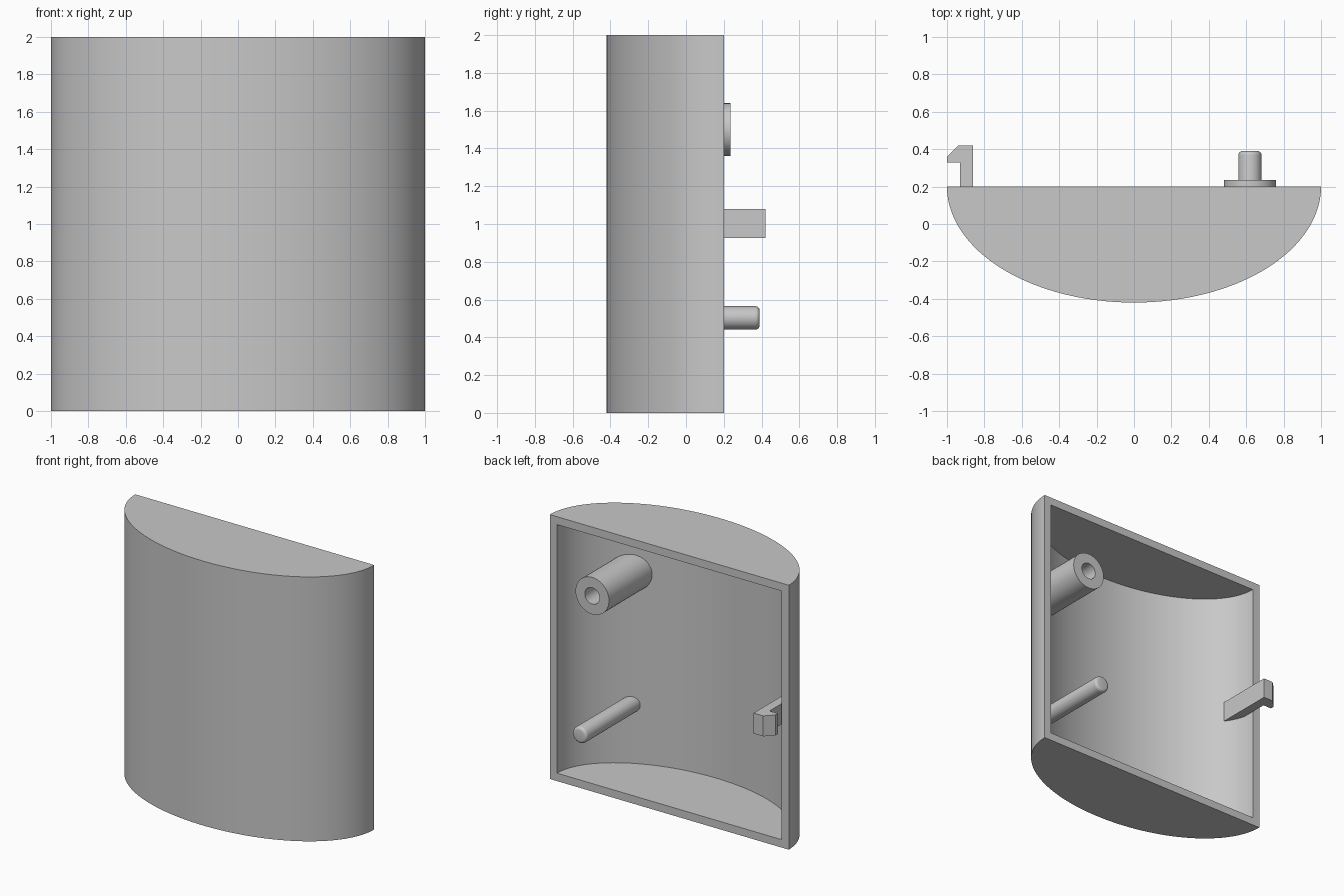
import bpy, bmesh
from math import sin, cos, pi, sqrt

if "Cube" in bpy.data.objects:
    bpy.data.objects.remove(bpy.data.objects["Cube"], do_unlink=True)

BACK, WIDTH, DEPTH, HEIGHT, WALL = 0.2, 1.0, 0.62, 2.0, 0.06

grey = bpy.data.materials.new("plain grey")
grey.use_nodes = True
colour = (0.58, 0.58, 0.58, 1)
grey.diffuse_color = colour
grey.node_tree.nodes["Principled BSDF"].inputs["Base Color"].default_value = colour


def finish(name, bm):
    bmesh.ops.recalc_face_normals(bm, faces=bm.faces)
    mesh = bpy.data.meshes.new(name)
    bm.to_mesh(mesh)
    bm.free()
    mesh.materials.append(grey)
    ob = bpy.data.objects.new(name, mesh)
    bpy.context.collection.objects.link(ob)
    bpy.ops.object.select_all(action='DESELECT')
    ob.select_set(True)
    bpy.context.view_layer.objects.active = ob
    bpy.ops.object.shade_smooth_by_angle(angle=pi / 6)


def wall_y(x):
    """Depth of the middle of the curved wall at x."""
    a, b = WIDTH - WALL / 2, DEPTH - WALL / 2
    return BACK - b * sqrt(1 - (x / a) ** 2)


def shell():
    """Half-elliptical hollow cover, open at the back."""
    bm = bmesh.new()
    n = 64
    layers = []
    for t in (0, WALL):
        rows = []
        for z in (t, HEIGHT - t):
            rows.append([bm.verts.new(((WIDTH - t) * cos(pi * i / n),
                                       BACK - (DEPTH - t) * sin(pi * i / n), z))
                         for i in range(n + 1)])
        lo, hi = rows
        for i in range(n):
            bm.faces.new((lo[i], lo[i + 1], hi[i + 1], hi[i]))
        bm.faces.new(lo)
        bm.faces.new(hi)
        layers.append((lo[0], lo[-1], hi[-1], hi[0]))
    # flat rim around the opening
    outer, inner = layers
    for i in range(4):
        j = (i + 1) % 4
        bm.faces.new((outer[i], outer[j], inner[j], inner[i]))
    finish("cover_shell", bm)


def post(name, x, z, profile, capped):
    """Round post along y; a profile depth of None meets the curved wall."""
    bm = bmesh.new()
    n = 40
    rings = []
    for r, y in profile:
        ring = []
        for i in range(n):
            px = x + r * cos(2 * pi * i / n)
            py = wall_y(px) if y is None else y
            ring.append(bm.verts.new((px, py, z + r * sin(2 * pi * i / n))))
        rings.append(ring)
    for a, b in zip(rings, rings[1:]):
        for i in range(n):
            j = (i + 1) % n
            bm.faces.new((a[i], a[j], b[j], b[i]))
    if capped:
        bm.faces.new(rings[-1])
    finish(name, bm)


def hook():
    """Snap clip on the right edge, extruded along z."""
    bm = bmesh.new()
    outline = [(-0.86, wall_y(-0.86)), (-0.86, 0.42), (-0.94, 0.42), (-1, 0.36),
               (-1, 0.33), (-0.93, 0.33), (-0.93, wall_y(-0.93))]
    face = bm.faces.new([bm.verts.new((x, y, 0.925)) for x, y in outline])
    grown = bmesh.ops.extrude_face_region(bm, geom=[face])["geom"]
    for v in grown:
        if isinstance(v, bmesh.types.BMVert):
            v.co.z += 0.155
    finish("snap_hook", bm)


shell()
post("screw_boss", 0.62, 1.5,
     [(0.14, None), (0.14, 0.235), (0.062, 0.235), (0.062, None)], False)
# locating pin with a rounded tip
tip = [(0.04 + 0.022 * cos(a * pi / 8), 0.368 + 0.022 * sin(a * pi / 8)) for a in range(5)]
post("locating_pin", 0.62, 0.503, [(0.062, None)] + tip, True)
hook()
